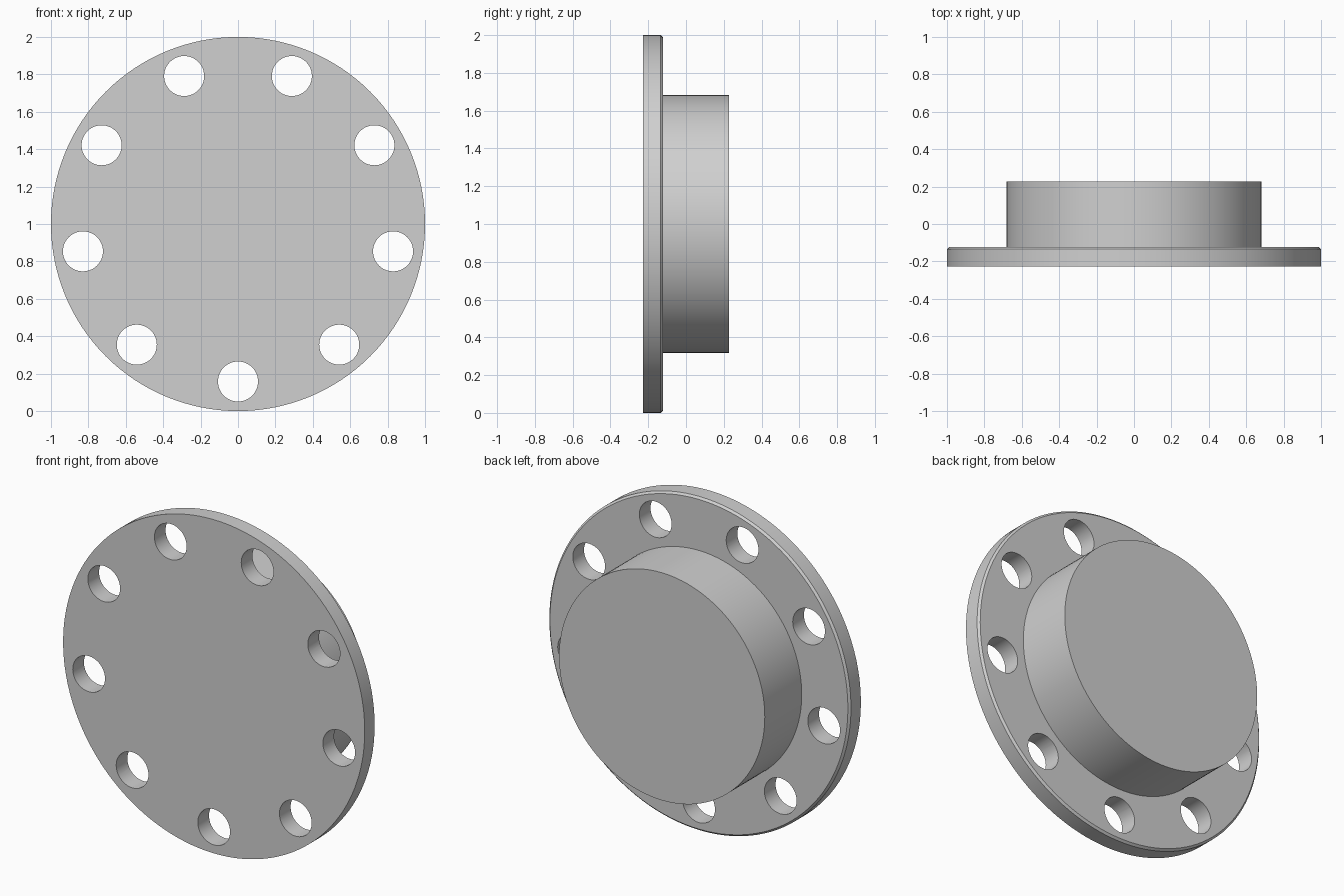
import bpy, bmesh, math
from mathutils import Matrix, Vector

if "Cube" in bpy.data.objects:
    bpy.data.objects.remove(bpy.data.objects["Cube"], do_unlink=True)

CENTRE = Vector((0, 0, 1))
SIDES = 128
HOLES, HOLE_CIRCLE, HOLE_RADIUS = 9, 0.842, 0.107

grey = bpy.data.materials.new("plain grey")
grey.use_nodes = True
colour = (0.63, 0.63, 0.63, 1)
grey.diffuse_color = colour
grey.node_tree.nodes["Principled BSDF"].inputs["Base Color"].default_value = colour


def make_object(name, bm):
    mesh = bpy.data.meshes.new(name)
    bm.to_mesh(mesh)
    bm.free()
    mesh.materials.append(grey)
    obj = bpy.data.objects.new(name, mesh)
    bpy.context.collection.objects.link(obj)
    return obj


# Flange with chamfered back rim and solid boss: (radius, y) profile, turned about y
profile = [(1.0, -0.228), (1.0, -0.134), (0.988, -0.122),
           (0.682, -0.122), (0.682, 0.228)]
bm = bmesh.new()
rings = []
for radius, y in profile:
    ring = []
    for i in range(SIDES):
        a = math.tau * i / SIDES
        ring.append(bm.verts.new(CENTRE + Vector((radius * math.cos(a), y, radius * math.sin(a)))))
    rings.append(ring)
for lower, upper in zip(rings, rings[1:]):
    for i in range(SIDES):
        j = (i + 1) % SIDES
        bm.faces.new((lower[i], lower[j], upper[j], upper[i]))
bm.faces.new(rings[0])
bm.faces.new(rings[-1])
bmesh.ops.recalc_face_normals(bm, faces=bm.faces)
flange = make_object("flange_with_boss", bm)

# Bolt holes: one at the bottom, the rest evenly spaced
bm = bmesh.new()
for k in range(HOLES):
    a = -math.pi / 2 + math.tau * k / HOLES
    place = CENTRE + Vector((HOLE_CIRCLE * math.cos(a), -0.175, HOLE_CIRCLE * math.sin(a)))
    bmesh.ops.create_cone(bm, cap_ends=True, segments=48, radius1=HOLE_RADIUS,
                          radius2=HOLE_RADIUS, depth=0.3,
                          matrix=Matrix.Translation(place) @ Matrix.Rotation(math.pi / 2, 4, 'X'))
cutter = make_object("bolt_hole_cutter", bm)
cutter.hide_render = True

cut = flange.modifiers.new("bolt_holes", 'BOOLEAN')
cut.operation = 'DIFFERENCE'
cut.solver = 'EXACT'
cut.object = cutter

bpy.ops.object.select_all(action='DESELECT')
flange.select_set(True)
bpy.context.view_layer.objects.active = flange
bpy.ops.object.modifier_apply(modifier=cut.name)
bpy.data.objects.remove(cutter, do_unlink=True)
bpy.ops.object.shade_smooth_by_angle(angle=math.radians(30))
